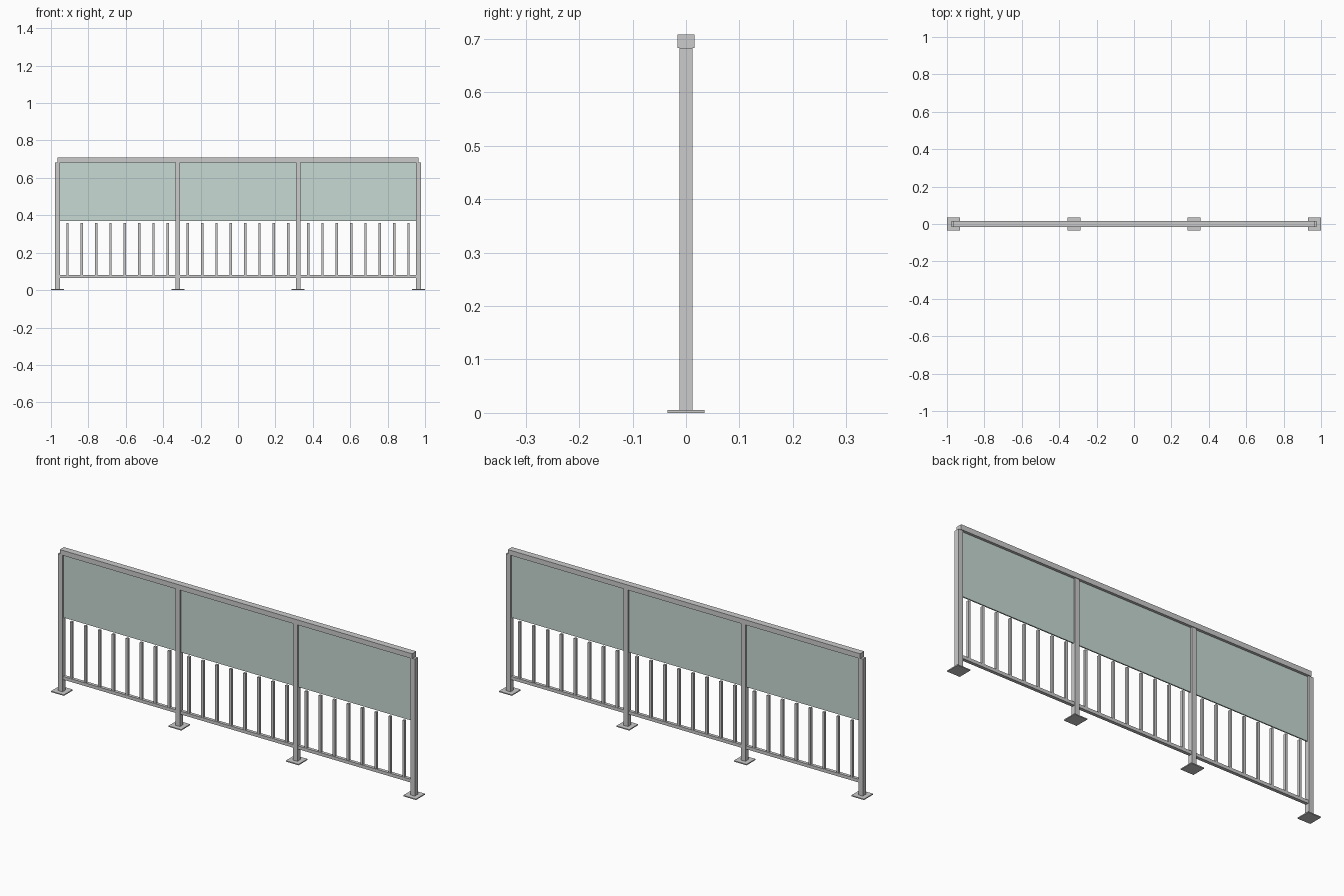
import bpy

if "Cube" in bpy.data.objects:
    bpy.data.objects.remove(bpy.data.objects["Cube"])

POST_X = [-0.965, -0.3217, 0.3217, 0.965]
POST_W = 0.0245
RAIL_Z = 0.683          # underside of the handrail
BALUSTERS_PER_BAY = 8
BALUSTER_STEP = 0.0766


def box(name, x, z, size):
    """Box centred on x and y = 0, spanning z = (low, high); size = (width, depth)."""
    bpy.ops.mesh.primitive_cube_add(size=1, location=(x, 0, (z[0] + z[1]) / 2))
    ob = bpy.context.object
    ob.name = name
    ob.scale = (size[0], size[1], z[1] - z[0])
    bpy.ops.object.transform_apply(location=False, rotation=False, scale=True)
    return ob


# Pale green glass
glass = bpy.data.materials.new("glass")
glass.diffuse_color = (0.58, 0.70, 0.66, 1)
glass.use_nodes = True
glass.node_tree.nodes["Principled BSDF"].inputs["Base Color"].default_value = glass.diffuse_color

# Posts with square base plates
for x in POST_X:
    box("base_plate", x, (0, 0.005), (0.07, 0.07))
    box("post", x, (0.005, RAIL_Z), (POST_W, POST_W))

# Handrail over all posts
box("handrail", 0, (RAIL_Z, 0.708), (1.93, 0.032))

# Each bay: glass panel, bottom rail and balusters
for left, right in zip(POST_X, POST_X[1:]):
    mid, clear = (left + right) / 2, right - left - POST_W
    panel = box("glass_panel", mid, (0.369, RAIL_Z), (clear, 0.006))
    panel.data.materials.append(glass)
    box("bottom_rail", mid, (0.064, 0.08), (clear, 0.016))
    for i in range(BALUSTERS_PER_BAY):
        x = mid + (i - (BALUSTERS_PER_BAY - 1) / 2) * BALUSTER_STEP
        box("baluster", x, (0.08, 0.36), (0.012, 0.012))
